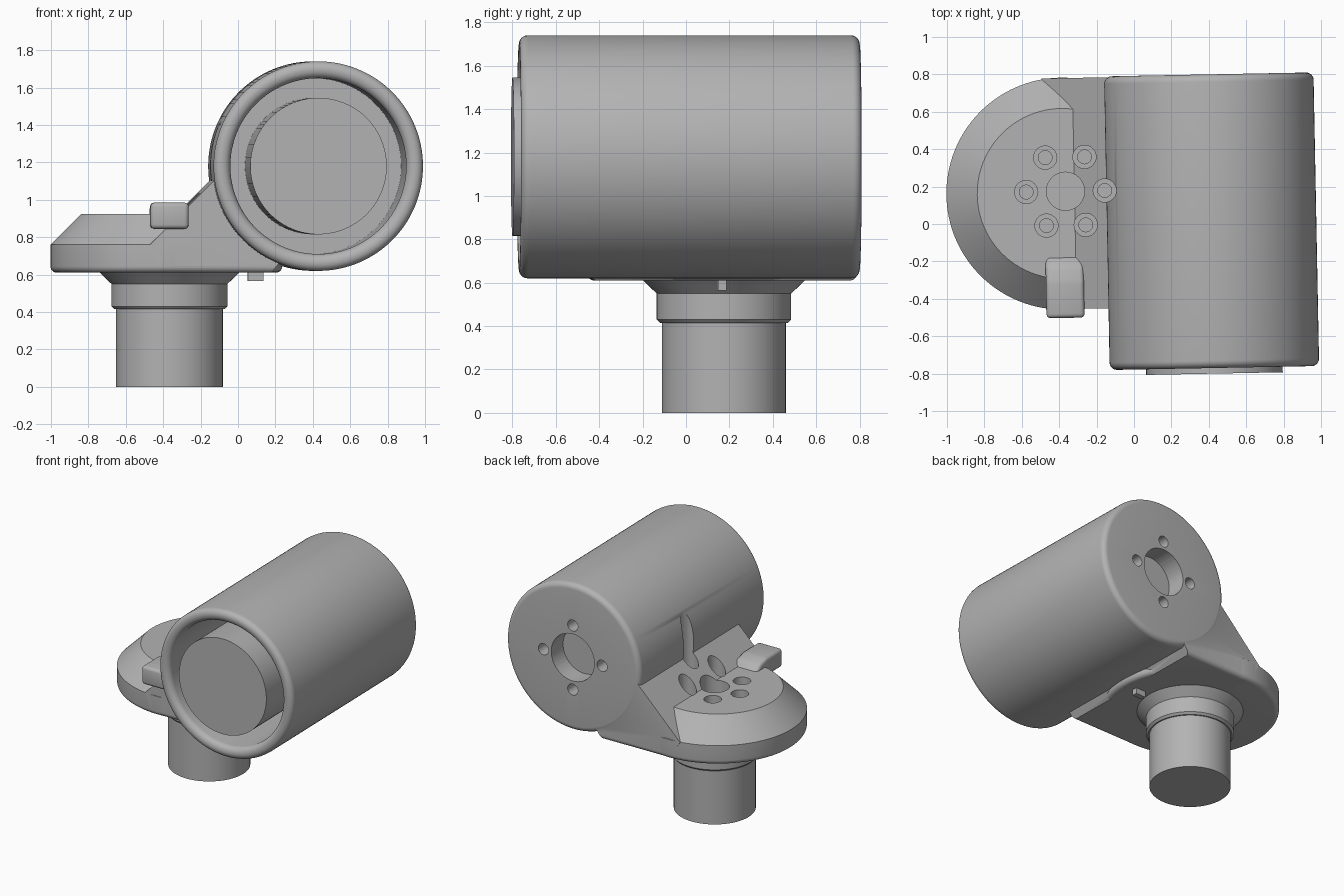
import bpy, bmesh
from math import sin, cos, radians, pi
from mathutils import Matrix, Vector

cube = bpy.data.objects.get("Cube")
if cube:
    bpy.data.objects.remove(cube, do_unlink=True)

GREY = (0.45, 0.45, 0.45, 1)
mat = bpy.data.materials.new("plain_grey")
mat.use_nodes = True
mat.diffuse_color = GREY
mat.node_tree.nodes["Principled BSDF"].inputs["Base Color"].default_value = GREY

ALONG_Y = Matrix.Rotation(radians(-90), 4, 'X')


def finish(name, bm):
    bmesh.ops.recalc_face_normals(bm, faces=bm.faces)
    me = bpy.data.meshes.new(name)
    bm.to_mesh(me)
    bm.free()
    ob = bpy.data.objects.new(name, me)
    me.materials.append(mat)
    bpy.context.collection.objects.link(ob)
    return ob


def lathe(name, profile, centre, turn=Matrix(), steps=96):
    """Spin (radius, height) points about an axis through centre."""
    bm = bmesh.new()
    vs = [bm.verts.new((r, 0, h)) for r, h in profile]
    es = [bm.edges.new(p) for p in zip(vs, vs[1:])]
    bmesh.ops.spin(bm, geom=vs + es, axis=(0, 0, 1), cent=(0, 0, 0),
                   angle=2 * pi, steps=steps, use_merge=True)
    bmesh.ops.remove_doubles(bm, verts=bm.verts, dist=1e-5)
    bm.transform(Matrix.Translation(centre) @ turn)
    return finish(name, bm)


def rod(name, r, h0, h1, centre, turn=Matrix(), steps=48):
    return lathe(name, [(0, h0), (r, h0), (r, h1), (0, h1)], centre, turn, steps)


def fillet(r, h, size, a0, a1, n=6):
    """Arc points of a rounded profile corner."""
    return [(r + size * cos(radians(a0 + (a1 - a0) * i / n)),
             h + size * sin(radians(a0 + (a1 - a0) * i / n))) for i in range(n + 1)]


def prism(name, outline, axis, lo, hi):
    """Extrude a closed 2D outline along x or y."""
    bm = bmesh.new()
    place = (lambda a, b: (a, lo, b)) if axis == 'y' else (lambda a, b: (lo, a, b))
    face = bm.faces.new([bm.verts.new(place(a, b)) for a, b in outline])
    out = bmesh.ops.extrude_face_region(bm, geom=[face])
    move = Vector((0, hi - lo, 0)) if axis == 'y' else Vector((hi - lo, 0, 0))
    bmesh.ops.translate(bm, vec=move,
                        verts=[g for g in out["geom"] if isinstance(g, bmesh.types.BMVert)])
    return bm


def boolean(ob, tool, op):
    mod = ob.modifiers.new(op, 'BOOLEAN')
    mod.operation, mod.object, mod.solver = op, tool, 'EXACT'
    bpy.context.view_layer.objects.active = ob
    bpy.ops.object.modifier_apply(modifier=mod.name)
    bpy.data.objects.remove(tool, do_unlink=True)


tube_c = (0.415, 0, 1.18)
disc_c = (-0.38, 0.17, 0)
shaft_c = (-0.363, 0.182, 0)

# Housing: rounded barrel lying along y
body = lathe("housing", [(0, -0.778)] + fillet(0.52, -0.738, 0.04, -90, 0)
             + fillet(0.52, 0.752, 0.04, 0, 90) + [(0, 0.792)], tube_c, ALONG_Y, 128)

# Chamfered mounting disc
disc = lathe("disc", [(0, 0.61)] + fillet(0.585, 0.645, 0.035, -90, 0)
             + [(0.62, 0.76), (0.455, 0.925), (0, 0.925)], disc_c, steps=128)

# Sloped web joining disc and barrel, bottom edges rounded
bm = prism("web", [(-0.48, 0.76), (-0.38, 0.61), (0.17, 0.61), (0.21, 0.66),
                   (0.42, 1.0), (0, 1.24)], 'y', -0.448, 0.787)
rim = [e for e in bm.edges if all(abs(v.co.z - 0.61) < 0.001 for v in e.verts)
       and abs(e.verts[0].co.x - e.verts[1].co.x) > 0.1]
bmesh.ops.bevel(bm, geom=rim, offset=0.035, segments=5, profile=0.5, affect='EDGES')
web = finish("web", bm)
boolean(body, web, 'UNION')
boolean(body, disc, 'UNION')

# Open bore with softened lip
bore = lathe("bore_cutter", [(0, -0.9), (0.515, -0.9), (0.515, -0.778)]
             + fillet(0.515, -0.733, 0.045, 270, 180) + [(0.47, 0.64), (0, 0.64)],
             tube_c, ALONG_Y, 128)
boolean(body, bore, 'DIFFERENCE')

# Back wall: centre opening and four screw holes
boolean(body, rod("hole", 0.18, 0.55, 0.9, tube_c, ALONG_Y), 'DIFFERENCE')
for i in range(4):
    a = i * pi / 2
    c = (tube_c[0] + 0.245 * cos(a), 0, tube_c[2] + 0.245 * sin(a))
    boolean(body, rod("hole", 0.043, 0.55, 0.9, c, ALONG_Y, 24), 'DIFFERENCE')

# Disc: centre recess and ring of counterbored holes, drilled from above
boolean(body, rod("hole", 0.102, 0.70, 1.6, shaft_c), 'DIFFERENCE')
for i in range(6):
    a = i * pi / 3
    c = (shaft_c[0] + 0.21 * cos(a), shaft_c[1] + 0.21 * sin(a), 0)
    boolean(body, lathe("hole", [(0, 0.65), (0.037, 0.65), (0.037, 0.81),
                                 (0.062, 0.81), (0.062, 1.6), (0, 1.6)], c, steps=32),
            'DIFFERENCE')

# Motor inside the barrel
motor = rod("motor", 0.365, -0.808, 0.645, tube_c, ALONG_Y, 96)

# Shaft with collar and flared neck
shaft = rod("shaft", 0.285, 0, 0.43, shaft_c, steps=96)
collar = lathe("collar", [(0, 0.415), (0.295, 0.415), (0.31, 0.43), (0.31, 0.55),
                          (0.375, 0.612), (0, 0.62)], shaft_c, steps=96)

# Locating tab under the web
tab = finish("locating_tab", prism("tab", [(0.145, 0.565), (0.185, 0.565),
                                           (0.185, 0.63), (0.145, 0.63)], 'x', 0.055, 0.14))

# Cable lug on the front edge of the disc, its back end bending down
bm = prism("lug", [(-0.495, 0.845), (-0.495, 0.985), (-0.30, 0.985), (-0.22, 0.965),
                   (-0.165, 0.92), (-0.165, 0.86), (-0.3, 0.845)], 'x', -0.477, -0.273)
bmesh.ops.bevel(bm, geom=list(bm.edges), offset=0.022, segments=3, profile=0.5,
                affect='EDGES', clamp_overlap=True)
lug = finish("cable_lug", bm)

# Slight turn of the whole assembly, then shading
bpy.ops.object.select_all(action='DESELECT')
for ob in (body, motor, shaft, collar, tab, lug):
    ob.matrix_world = Matrix.Rotation(radians(1.1), 4, 'Z')
    ob.select_set(True)
bpy.context.view_layer.objects.active = body
bpy.ops.object.shade_smooth_by_angle(angle=radians(30))
